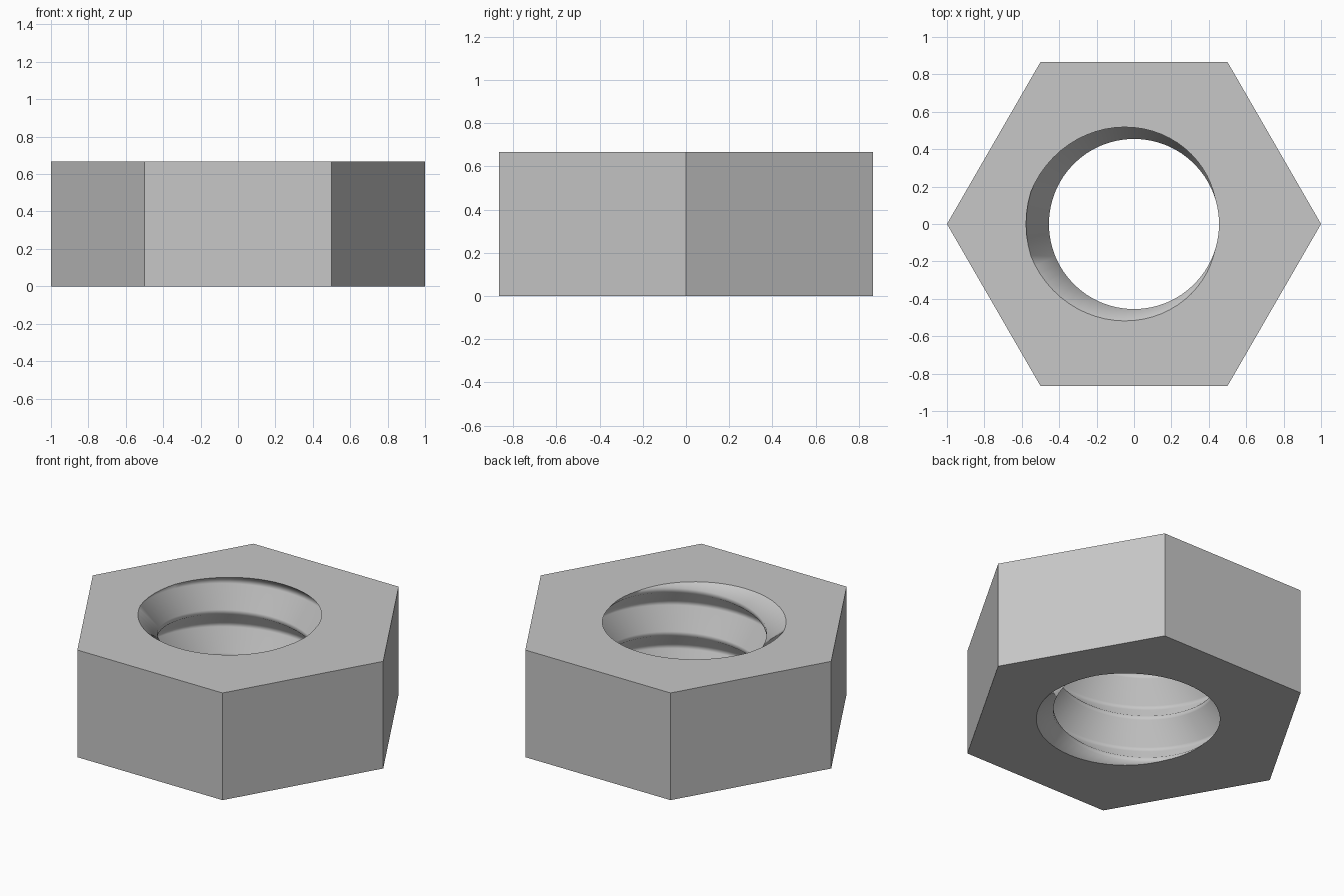
import bpy, bmesh
from math import cos, sin, pi
from mathutils import Vector

cube = bpy.data.objects.get("Cube")
if cube:
    bpy.data.objects.remove(cube)

HEIGHT, PITCH = 0.667, 0.27
MINOR, MAJOR = 0.455, 0.577
SEGMENTS = 64
# One thread turn: (fraction of pitch, radius), centred on the groove root
PROFILE = [(-0.45, MINOR), (-0.05, MAJOR), (0.05, MAJOR), (0.45, MINOR)]

steel = bpy.data.materials.new("grey steel")
steel.use_nodes = True
colour = (0.57, 0.57, 0.57, 1)
steel.diffuse_color = colour
steel.node_tree.nodes["Principled BSDF"].inputs["Base Color"].default_value = colour

bm = bmesh.new()

# Helical thread surface, longer than the nut
columns = []
for i in range(SEGMENTS + 1):
    turn = i / SEGMENTS
    a = 2 * pi * turn
    columns.append([
        bm.verts.new((r * cos(a), r * sin(a),
                      HEIGHT + PITCH * (turn - 0.5 + k + f)))
        for k in range(-4, 2) for f, r in PROFILE])
for left, right in zip(columns, columns[1:]):
    for j in range(len(left) - 1):
        bm.faces.new((left[j], left[j + 1], right[j + 1], right[j]))
bmesh.ops.remove_doubles(bm, verts=bm.verts[:], dist=1e-5)
bmesh.ops.triangulate(bm, faces=bm.faces[:])


# Trim the thread flush with both ends
def trim(z, direction):
    bmesh.ops.bisect_plane(
        bm, geom=bm.verts[:] + bm.edges[:] + bm.faces[:], dist=1e-5,
        plane_co=Vector((0, 0, z)), plane_no=Vector((0, 0, direction)),
        clear_outer=True)


trim(HEIGHT, 1)
trim(0, -1)
for f in bm.faces:
    f.smooth = True


def rim_edges(z):
    return [e for e in bm.edges if e.is_boundary
            and all(abs(v.co.z - z) < 1e-4 for v in e.verts)]


rims = {z: rim_edges(z) for z in (0, HEIGHT)}

# Hexagonal outside, and end faces filled around the hole
rings = []
for z, rim in rims.items():
    ring = [bm.verts.new((cos(i * pi / 3), sin(i * pi / 3), z)) for i in range(6)]
    outline = [bm.edges.new((ring[i], ring[(i + 1) % 6])) for i in range(6)]
    bmesh.ops.triangle_fill(bm, edges=rim + outline, use_beauty=True,
                            normal=Vector((0, 0, 1)))
    for e in rim + outline:
        if e.is_valid:
            e.smooth = False
    rings.append(ring)
low, high = rings
for i in range(6):
    j = (i + 1) % 6
    bm.faces.new((low[i], low[j], high[j], high[i]))

bmesh.ops.recalc_face_normals(bm, faces=bm.faces[:])
mesh = bpy.data.meshes.new("hex_nut")
bm.to_mesh(mesh)
bm.free()
mesh.materials.append(steel)
nut = bpy.data.objects.new("hex_nut", mesh)
bpy.context.collection.objects.link(nut)
